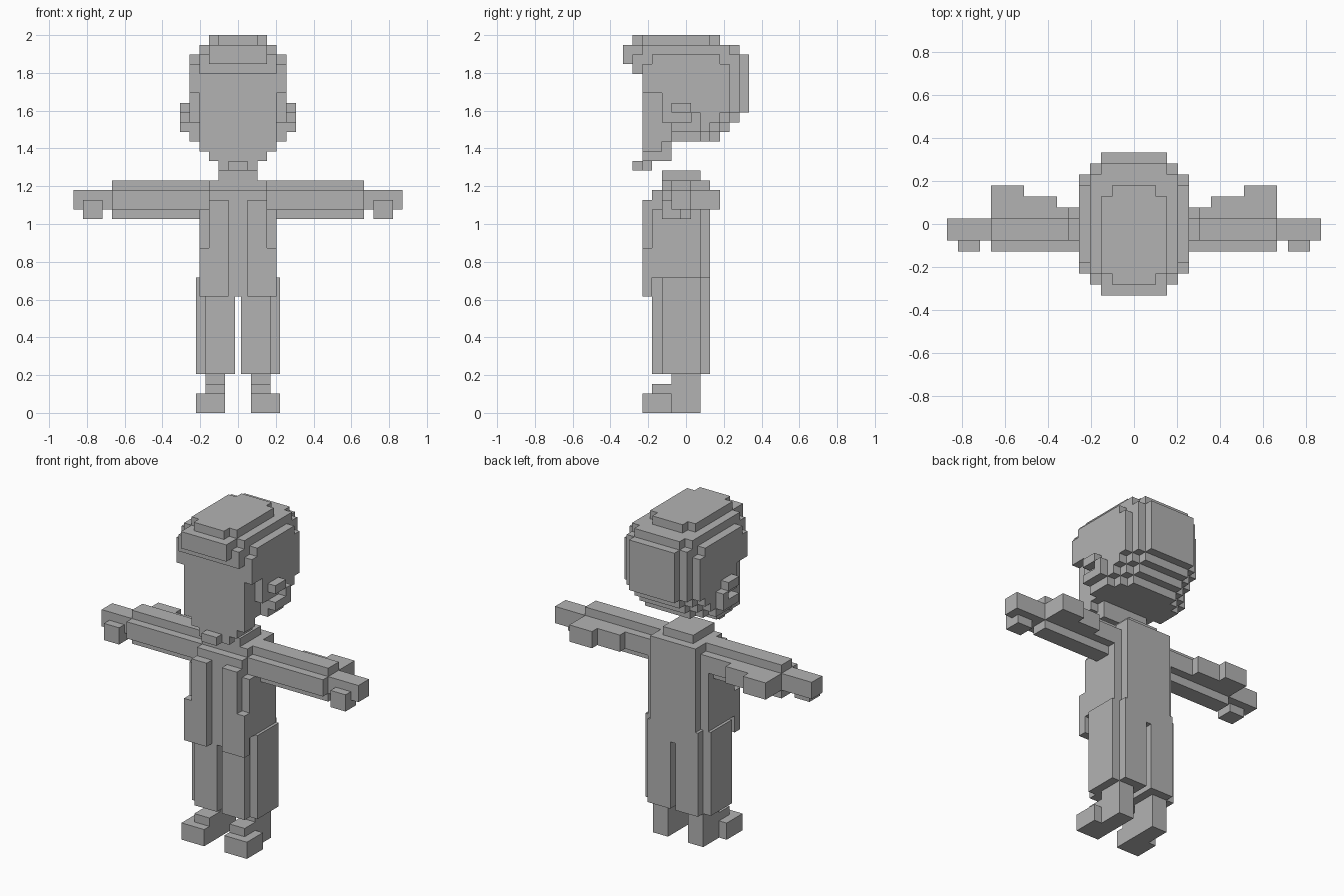
import bpy, bmesh
from mathutils import Matrix, Vector

cube = bpy.data.objects.get("Cube")
if cube:
    bpy.data.objects.remove(cube)

U = 2 / 39  # edge of one block

grey = bpy.data.materials.new("plain grey")
grey.use_nodes = True
grey.diffuse_color = (0.45, 0.45, 0.45, 1)
grey.node_tree.nodes["Principled BSDF"].inputs["Base Color"].default_value = (0.45, 0.45, 0.45, 1)


def build(name, boxes):
    """One object from boxes (x0, x1, y0, y1, z0, z1) given in blocks."""
    bm = bmesh.new()
    for x0, x1, y0, y1, z0, z1 in boxes:
        centre = Vector((x0 + x1, y0 + y1, z0 + z1)) * U / 2
        size = Vector((x1 - x0, y1 - y0, z1 - z0)) * U
        bmesh.ops.create_cube(bm, size=1, matrix=Matrix.Translation(centre) @ Matrix.Diagonal(size.to_4d()))
    mesh = bpy.data.meshes.new(name)
    bm.to_mesh(mesh)
    bm.free()
    mesh.materials.append(grey)
    obj = bpy.data.objects.new(name, mesh)
    bpy.context.collection.objects.link(obj)


def centred(name, boxes):
    """Boxes (half width, y0, y1, z0, z1) astride the middle."""
    build(name, [(-w, w, *rest) for w, *rest in boxes])


def pair(name, boxes, shift=0):
    """Left part and its mirrored right twin."""
    build("left_" + name, [(a + shift, b + shift, *r) for a, b, *r in boxes])
    build("right_" + name, [(-b - shift, -a - shift, *r) for a, b, *r in boxes])


# Face, jaw and pointed chin
centred("face", [(4, -4.5, 2.5, 28, 36), (4, -4.5, -2.5, 27, 28),
                 (3, -4.5, -1.5, 26, 28), (2, -4.5, -3.5, 25, 26)])
centred("chin_tuft", [(1, -5.5, -4.5, 25, 26)])

# Hair: stepped crown, overhanging fringe, rounded sides and nape
centred("hair_crown", [(3, -4.5, 2.5, 38, 39), (2, -5.5, 3.5, 38, 39),
                       (4, -4.5, 4.5, 37, 38), (3, -6.5, 5.5, 37, 38)])
centred("hair_fringe", [(3, -6.5, -4.5, 36, 37), (4, -5.5, -4.5, 35, 37)])
centred("hair_back", [(5, -3.5, 3.5, 36, 37), (5, -4.5, 4.5, 33, 36),
                      (5, -2.5, 4.5, 31, 33), (4, -4.5, 5.5, 31, 37),
                      (3, -4.5, 6.5, 31, 37)])
centred("hair_nape", [(5, -2.5, 3.5, 30, 31), (4, -2.5, 4.5, 30, 31), (3, -2.5, 5.5, 30, 31),
                      (5, -1.5, 2.5, 29, 30), (4, -1.5, 3.5, 29, 30), (3, -1.5, 4.5, 29, 30),
                      (5, -1.5, 1.5, 28, 29), (4, -1.5, 2.5, 28, 29), (3, -1.5, 3.5, 28, 29)])

# Ears with a hollow middle
pair("ear", [(5, 6, -1.5, 0.5, 31, 32), (5, 6, 0.5, 1.5, 29, 31), (5, 6, -1.5, 0.5, 29, 30)])

# Neck and trunk
centred("neck", [(2, -2.5, 1.5, 24, 25)])
centred("torso", [(3, -2.5, 2.5, 12, 24), (3, -3.5, -2.5, 12, 23), (4, -3.5, 1.5, 14, 21)])

# Open coat front
pair("coat_flap", [(1, 3, -4.5, -3.5, 12, 22), (3, 4, -4.5, -3.5, 12, 17)])

# Sleeves with a cross-shaped section, widening to the cuff at the back
pair("sleeve", [(3, 13, -1.5, 0.5, 20, 24), (3, 13, -2.5, 1.5, 21, 23),
                (7, 13, 1.5, 2.5, 21, 23), (10, 13, 2.5, 3.5, 21, 23)])
pair("hand", [(13, 17, -1.5, 0.5, 21, 23)])
pair("thumb", [(14, 16, -2.5, -1.5, 20, 22), (14, 16, -1.5, -0.5, 20, 21)])

# Trousers and shoes
pair("trouser_leg", [(0, 3, -3.5, 2.5, 4, 14), (3, 4, -2.5, 1.5, 4, 14)], 1 / 3)
pair("shoe", [(1, 4, -4.5, -1.5, 0, 2), (1, 3, -3.5, -1.5, 2, 3), (1, 3, -1.5, 1.5, 0, 4)], 1 / 3)
